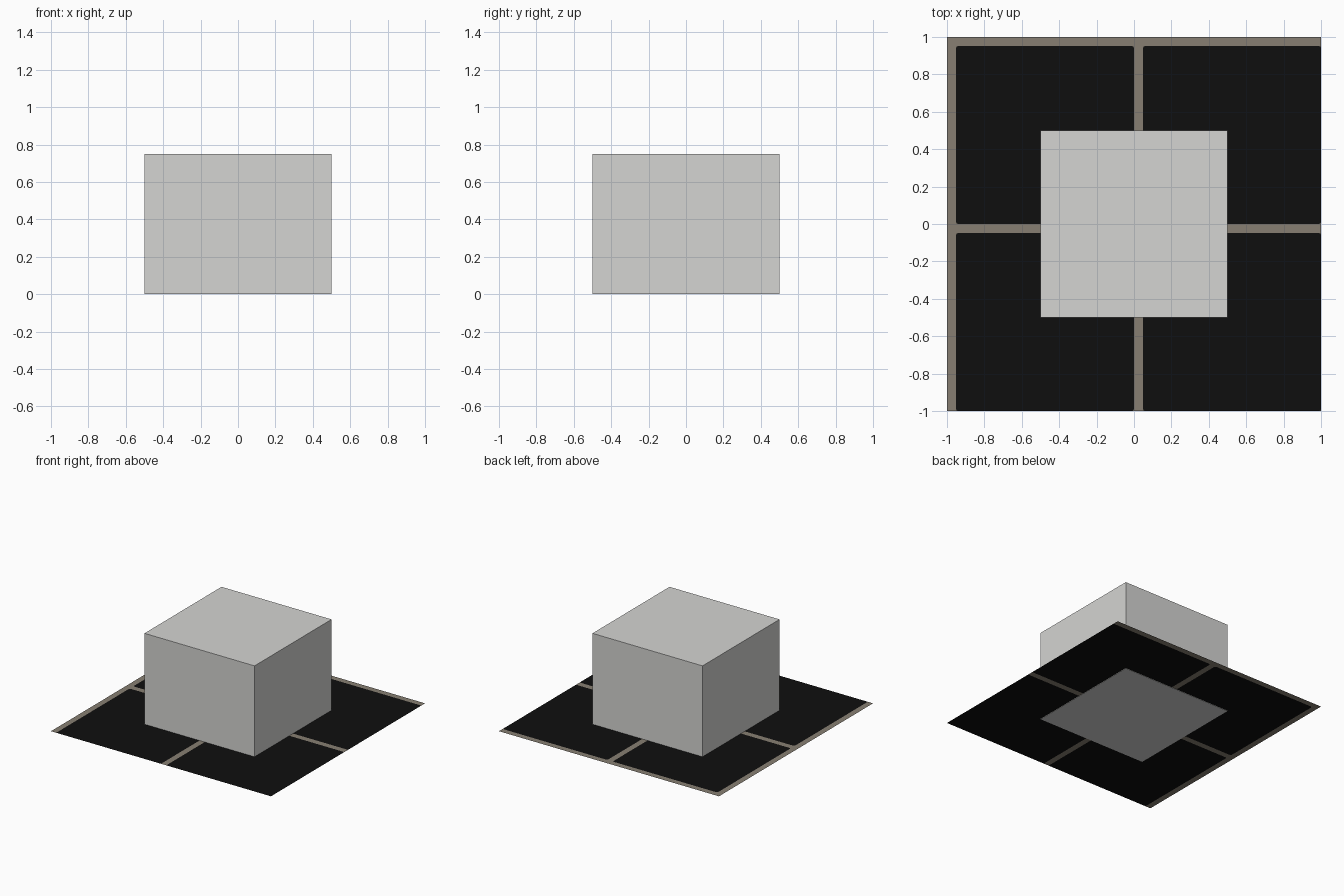
import bpy, bmesh, math

if "Cube" in bpy.data.objects:
    bpy.data.objects.remove(bpy.data.objects["Cube"])


def material(name, rgb):
    m = bpy.data.materials.new(name)
    m.diffuse_color = (*rgb, 1.0)
    m.use_nodes = True
    m.node_tree.nodes["Principled BSDF"].inputs["Base Color"].default_value = m.diffuse_color
    return m


def make_object(name, bm, mats):
    mesh = bpy.data.meshes.new(name)
    bm.to_mesh(mesh)
    bm.free()
    for m in mats:
        mesh.materials.append(m)
    ob = bpy.data.objects.new(name, mesh)
    bpy.context.collection.objects.link(ob)
    return ob


grey = material("pale_grey", (0.66, 0.66, 0.645))
grout = material("grout_brown", (0.245, 0.212, 0.168))
black = material("tile_black", (0.0045, 0.0045, 0.0045))

# Plain block standing on the floor
bm = bmesh.new()
bmesh.ops.create_cube(bm, size=1.0)
for v in bm.verts:
    v.co.z = (v.co.z + 0.5) * 0.75
make_object("block", bm, [grey])

# Tiled floor sheet: each cell is a rounded tile with grout on its left and back
GAP, R, Z = 0.048, 0.014, 0.003


def arc(cx, cy, start):
    """Quarter circle, counter-clockwise from the start angle in degrees."""
    angles = [math.radians(start + 90 * i / 4) for i in range(5)]
    return [(cx + R * math.cos(a), cy + R * math.sin(a)) for a in angles]


def add_face(bm, points, index):
    face = bm.faces.new([bm.verts.new((x, y, Z)) for x, y in points])
    face.material_index = index


bm = bmesh.new()
for x0 in (-1, 0):
    for y0 in (-1, 0):
        x1, y1 = x0 + 1, y0 + 1
        left, back = x0 + GAP, y1 - GAP
        bl = arc(left + R, y0 + R, 180)
        br = arc(x1 - R, y0 + R, 270)
        tr = arc(x1 - R, back - R, 0)
        tl = arc(left + R, back - R, 90)
        add_face(bm, bl + br + tr + tl, 1)
        # L-shaped grout, then the small leftover corner
        add_face(bm, [(x0, y0)] + bl[::-1] + tl[::-1] + tr[::-1]
                 + [(x1, y1), (x0, y1)], 0)
        add_face(bm, [(x1, y0)] + br[::-1], 0)
bmesh.ops.remove_doubles(bm, verts=bm.verts, dist=1e-5)
make_object("tiled_floor", bm, [grout, black])
